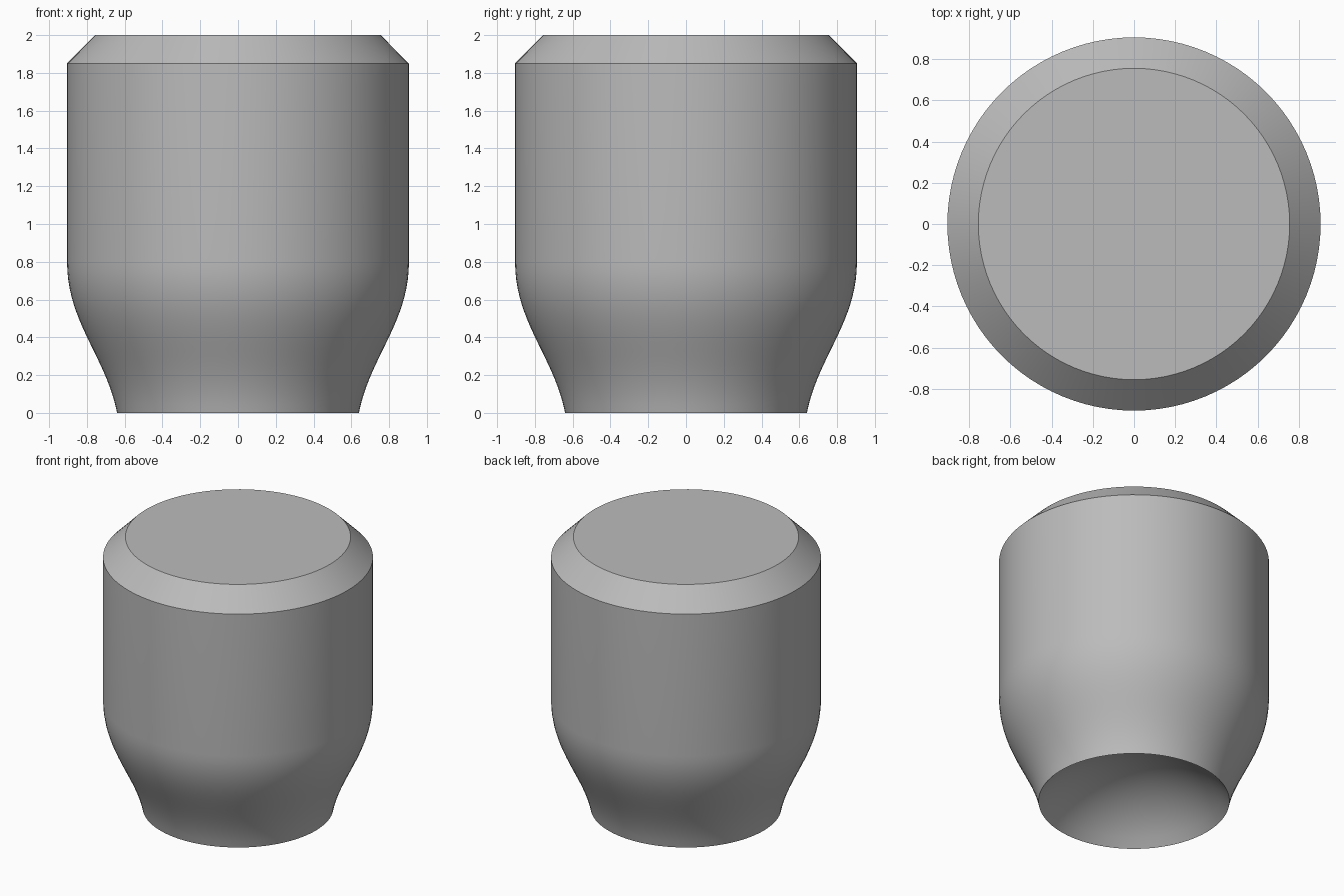
import bpy, bmesh, math
from mathutils import Vector
from mathutils.geometry import interpolate_bezier

cube = bpy.data.objects.get("Cube")
if cube:
    bpy.data.objects.remove(cube)

SIDES = 96
BODY_R, FOOT_R, TOP_R = 0.905, 0.64, 0.755
DISH_DEPTH = 0.3

# One plain grey finish
grey = bpy.data.materials.new("plain grey")
grey.use_nodes = True
colour = (0.5, 0.5, 0.5, 1)
grey.diffuse_color = colour
grey.node_tree.nodes["Principled BSDF"].inputs["Base Color"].default_value = colour

# Hollowed underside: a spherical dish from the axis out to the foot rim
sphere_r = (FOOT_R ** 2 + DISH_DEPTH ** 2) / (2 * DISH_DEPTH)
profile = []
for i in range(12):
    r = FOOT_R * i / 12
    profile.append((r, DISH_DEPTH - sphere_r + math.sqrt(sphere_r ** 2 - r ** 2)))

# Flared neck, straight body, chamfer and flat top
neck = interpolate_bezier(Vector((FOOT_R, 0, 0)), Vector((0.70, 0, 0.30)),
                          Vector((BODY_R, 0, 0.48)), Vector((BODY_R, 0, 0.80)), 20)
profile += [(p.x, p.z) for p in neck]
profile += [(BODY_R, 1.85), (TOP_R, 2), (0, 2)]

# Spin the profile about the vertical axis
bm = bmesh.new()
verts = [bm.verts.new((r, 0, z)) for r, z in profile]
edges = [bm.edges.new(pair) for pair in zip(verts, verts[1:])]
bmesh.ops.spin(bm, geom=verts + edges, axis=(0, 0, 1), cent=(0, 0, 0),
               angle=math.tau, steps=SIDES, use_merge=False)
bmesh.ops.remove_doubles(bm, verts=bm.verts, dist=0.0005)
bmesh.ops.recalc_face_normals(bm, faces=bm.faces)

mesh = bpy.data.meshes.new("body")
bm.to_mesh(mesh)
bm.free()
mesh.materials.append(grey)
body = bpy.data.objects.new("body", mesh)
bpy.context.collection.objects.link(body)

# Smooth walls with crisp rims
bpy.ops.object.select_all(action="DESELECT")
body.select_set(True)
bpy.context.view_layer.objects.active = body
bpy.ops.object.shade_smooth_by_angle(angle=math.radians(30))
